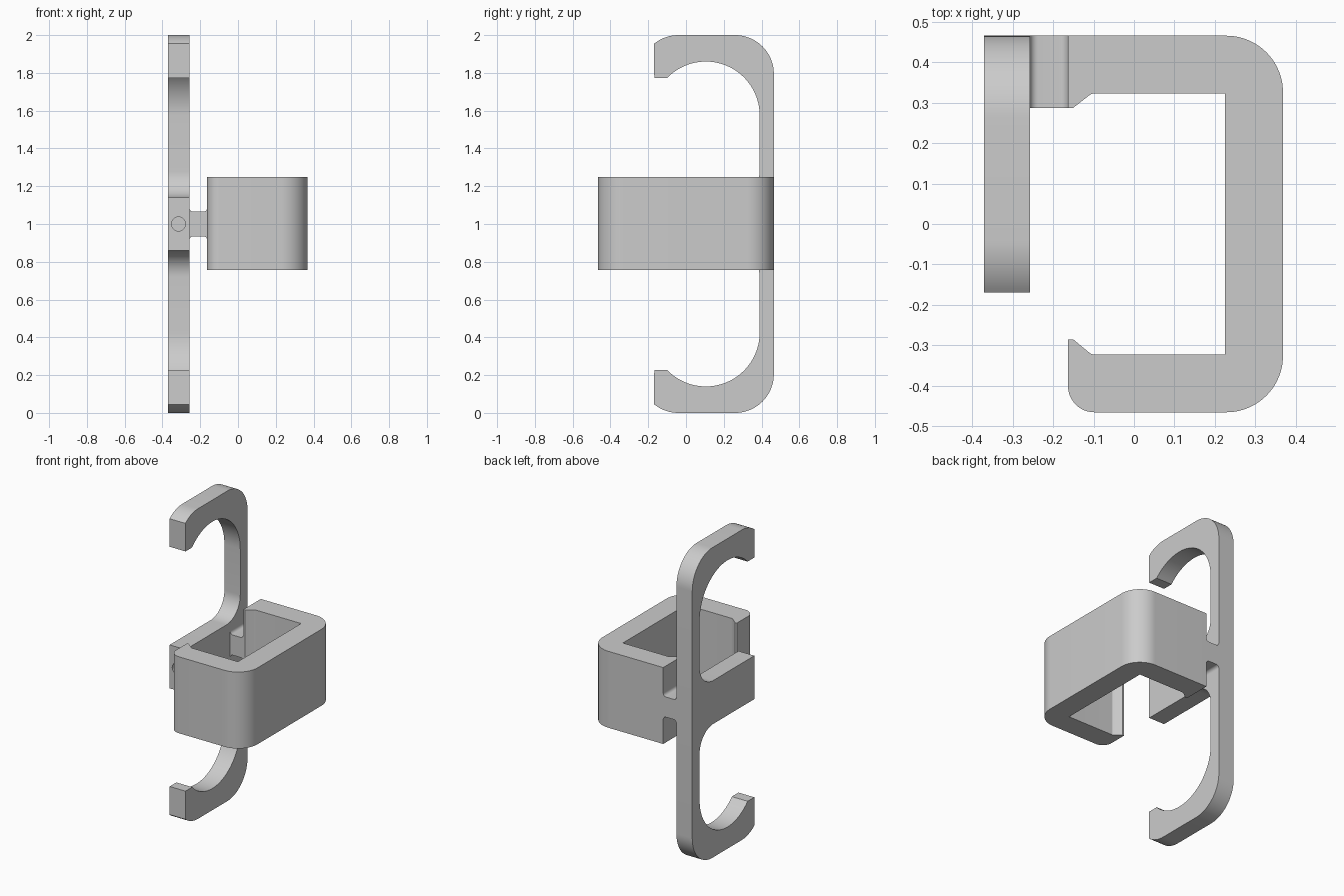
import bpy
import bmesh
from math import cos, sin, radians
from mathutils import Vector

cube = bpy.data.objects.get("Cube")
if cube:
    bpy.data.objects.remove(cube, do_unlink=True)

GREY = (0.6, 0.6, 0.6, 1)
grey = bpy.data.materials.new("plain grey")
grey.use_nodes = True
grey.diffuse_color = GREY
grey.node_tree.nodes["Principled BSDF"].inputs["Base Color"].default_value = GREY


def arc(cx, cy, r, start, end, steps=20):
    angles = [radians(start + (end - start) * i / steps) for i in range(steps + 1)]
    return [(cx + r * cos(a), cy + r * sin(a)) for a in angles]


def extrude(name, outline, axis, low, high):
    """Extrude a closed 2D outline along the given axis (0 x, 1 y, 2 z)."""
    bm = bmesh.new()
    verts = []
    for a, b in outline:
        co = [a, b]
        co.insert(axis, low)
        verts.append(bm.verts.new(co))
    face = bm.faces.new(verts)
    moved = bmesh.ops.extrude_face_region(bm, geom=[face])["geom"]
    shift = Vector((0, 0, 0))
    shift[axis] = high - low
    bmesh.ops.translate(bm, vec=shift,
                        verts=[g for g in moved if isinstance(g, bmesh.types.BMVert)])
    bmesh.ops.recalc_face_normals(bm, faces=bm.faces)
    mesh = bpy.data.meshes.new(name)
    bm.to_mesh(mesh)
    bm.free()
    mesh.materials.append(grey)
    obj = bpy.data.objects.new(name, mesh)
    bpy.context.collection.objects.link(obj)
    return obj


def smooth(obj):
    bpy.ops.object.select_all(action="DESELECT")
    obj.select_set(True)
    bpy.context.view_layer.objects.active = obj
    bpy.ops.object.shade_smooth_by_angle(angle=radians(25))


# Hook plate: upper half of the side profile, mirrored about mid height
half = [(-0.168, 1.14)]
half += arc(0.25, 1.28, 0.14, -90, 0)
half += arc(0.105, 1.575, 0.285, 0, 136, 32)
half += [(-0.168, 1.773)]
half += arc(-0.04, 1.795, 0.205, 129, 90, 10)
half += arc(0.26, 1.795, 0.205, 90, 0)
plate = extrude("hook_plate", half + [(y, 2 - z) for y, z in reversed(half)],
                0, -0.37, -0.257)

# Blind hole in the front of the middle arm
drill = extrude("hole_cutter", arc(-0.315, 1, 0.037, 0, 345, 23), 1, -0.3, 0.1)
drill.hide_render = True
cut = plate.modifiers.new("hole", "BOOLEAN")
cut.operation = "DIFFERENCE"
cut.solver = "EXACT"
cut.object = drill
bpy.context.view_layer.objects.active = plate
bpy.ops.object.modifier_apply(modifier=cut.name)
bpy.data.objects.remove(drill, do_unlink=True)

# Clamp: C-shaped outline with lips at its open side
clamp_outline = [(-0.163, 0.465)]
clamp_outline += arc(0.228, 0.325, 0.14, 90, 0)
clamp_outline += arc(0.228, -0.325, 0.14, 0, -90)
clamp_outline += arc(-0.098, -0.4, 0.065, -90, -180, 12)
clamp_outline += [(-0.163, -0.285), (-0.15, -0.285)]
clamp_outline += arc(-0.1, -0.307, 0.015, 235, 270, 5)
clamp_outline += [(0.225, -0.322), (0.225, 0.322)]
clamp_outline += arc(-0.1, 0.307, 0.015, 90, 125, 5)
clamp_outline += [(-0.15, 0.287), (-0.163, 0.287)]
clamp = extrude("clamp", clamp_outline, 2, 0.757, 1.25)

# Neck joining plate and clamp, flared at both ends
top = arc(-0.237, 1.085, 0.02, 180, 270, 6) + arc(-0.183, 1.085, 0.02, 270, 360, 6)
neck = extrude("neck", top + [(x, 2 - z) for x, z in reversed(top)], 1, 0.287, 0.465)

for part in (plate, clamp, neck):
    smooth(part)
